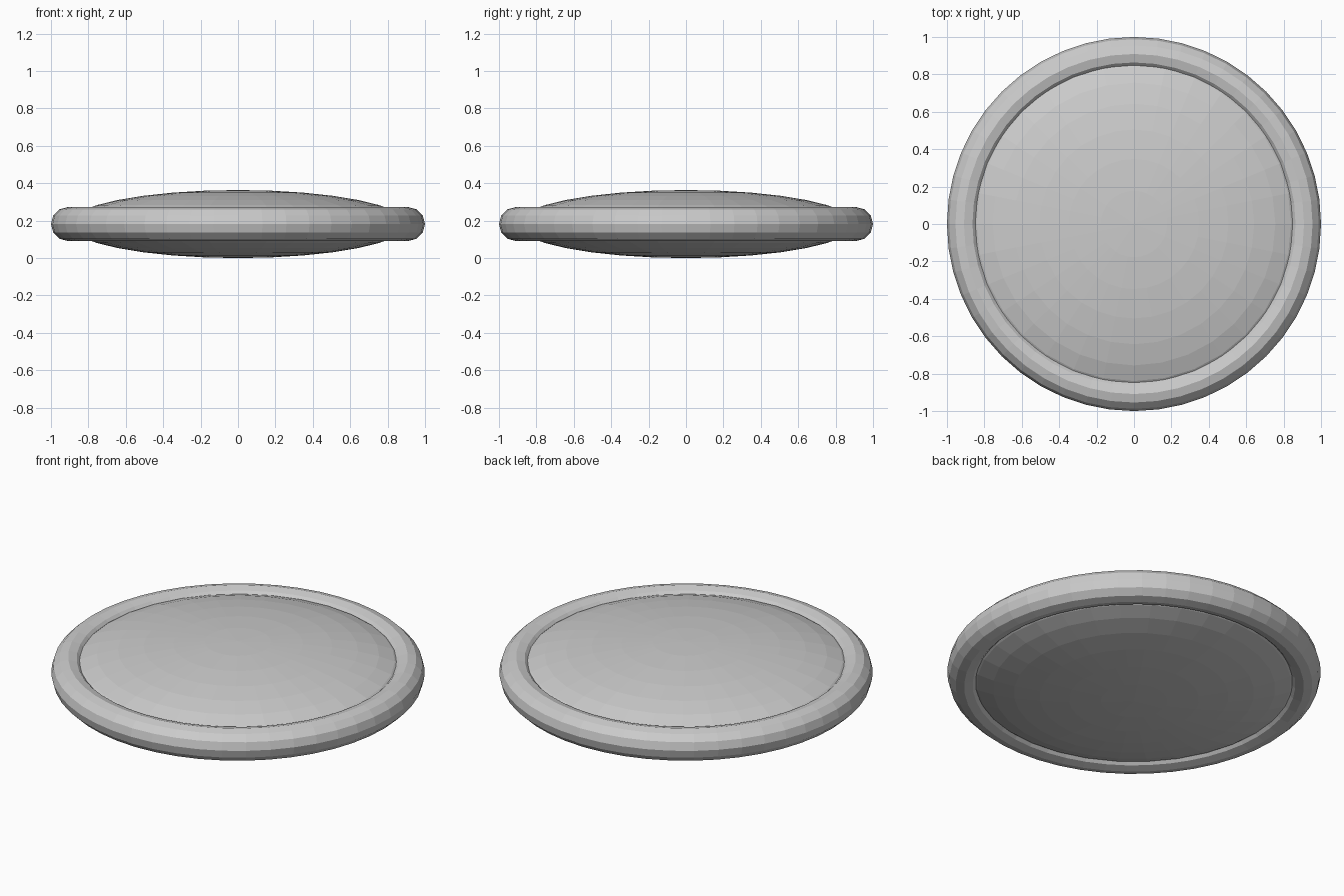
import bpy

if "Cube" in bpy.data.objects:
    bpy.data.objects.remove(bpy.data.objects["Cube"])

S = 1 / 1.1          # overall scale so the outer diameter is 2
MID = 0.2 * S        # height of the centre plane

# Round outer rim
bpy.ops.mesh.primitive_torus_add(major_radius=S, minor_radius=0.1 * S,
                                 major_segments=48, minor_segments=12,
                                 location=(0, 0, MID))
bpy.context.object.name = "rim"

# Flattened lens-shaped body filling the rim
bpy.ops.mesh.primitive_uv_sphere_add(segments=32, ring_count=16, radius=S,
                                     location=(0, 0, MID))
body = bpy.context.object
body.name = "domed_body"
body.scale = (1, 1, 0.2)
